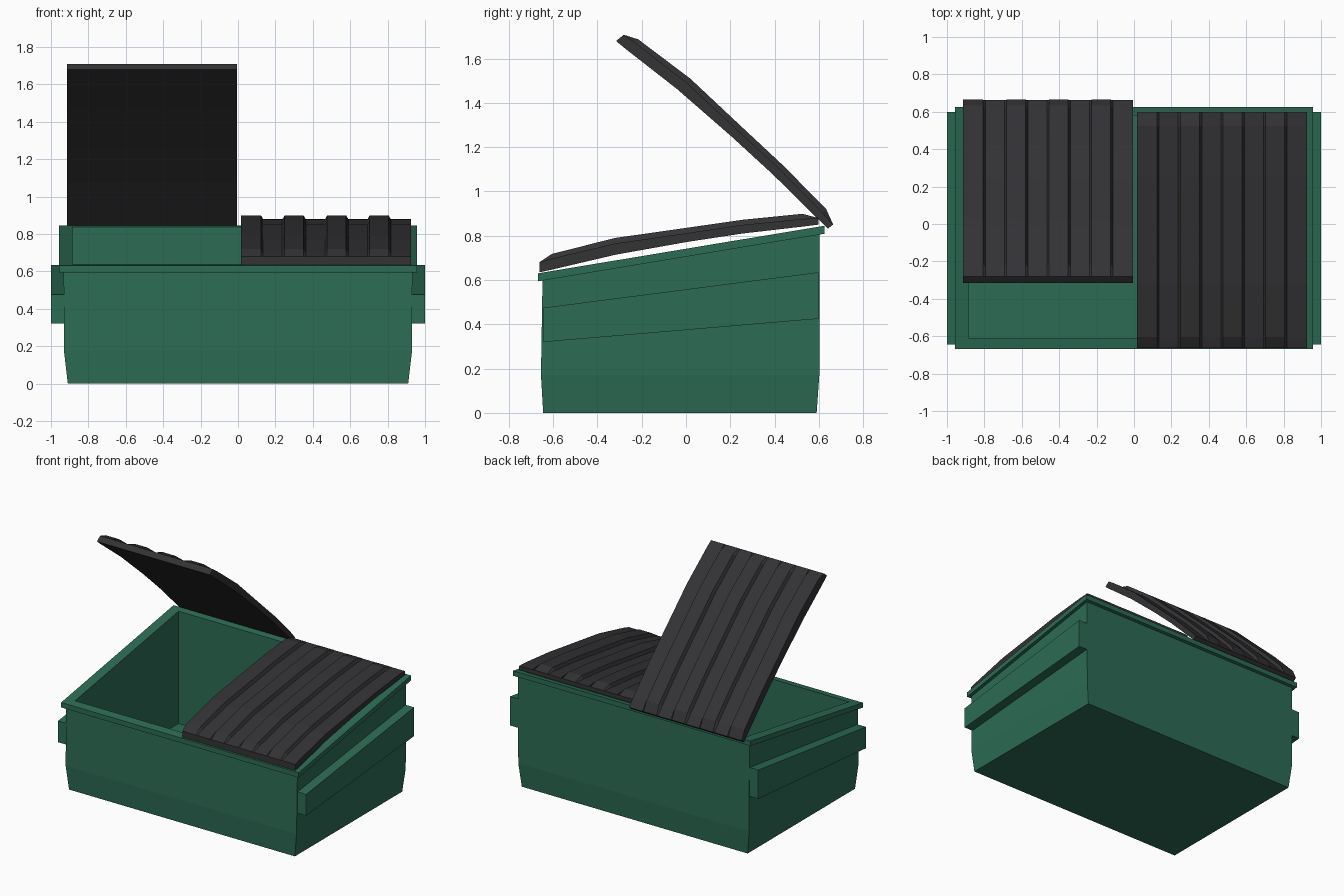
import bpy, bmesh
from math import radians
from mathutils import Matrix, Vector

if "Cube" in bpy.data.objects:
    bpy.data.objects.remove(bpy.data.objects["Cube"])


def material(name, rgb):
    m = bpy.data.materials.new(name)
    m.diffuse_color = (*rgb, 1)
    m.use_nodes = True
    m.node_tree.nodes["Principled BSDF"].inputs["Base Color"].default_value = m.diffuse_color
    return m


GREEN = material("green_paint", (0.025, 0.15, 0.09))
BLACK = material("black_plastic", (0.033, 0.033, 0.036))


def loft(name, rings, mat, closed=False):
    """Skin a list of equal-length closed loops; cap the ends."""
    bm = bmesh.new()
    loops = [[bm.verts.new(p) for p in r] for r in rings]
    for a, b in zip(loops, loops[1:]):
        n = len(a)
        for i in range(n):
            j = (i + 1) % n
            bm.faces.new((a[i], a[j], b[j], b[i]))
    bm.faces.new(loops[0])
    bm.faces.new(loops[-1])
    bmesh.ops.recalc_face_normals(bm, faces=bm.faces)
    me = bpy.data.meshes.new(name)
    bm.to_mesh(me)
    bm.free()
    me.materials.append(mat)
    ob = bpy.data.objects.new(name, me)
    bpy.context.collection.objects.link(ob)
    return ob


def top_z(y):
    return 0.63 + 0.166 * (y + 0.67)


def rect(x, y0, y1, z):
    """Rectangular loop; z is a height or a function of y."""
    f = z if callable(z) else (lambda y: z)
    return [(sx * x, y, f(y)) for sx, y in ((-1, y0), (1, y0), (1, y1), (-1, y1))]


# Hollow tub with tapered foot, overhanging sloped rim and inner floor
loft("tub", [
    rect(0.91, -0.645, 0.59, 0),
    rect(0.93, -0.655, 0.602, 0.17),
    rect(0.932, -0.648, 0.602, lambda y: top_z(y) - 0.036),
    rect(0.957, -0.668, 0.625, lambda y: top_z(y) - 0.036),
    rect(0.957, -0.668, 0.625, top_z),
    rect(0.885, -0.61, 0.58, top_z),
    rect(0.885, -0.61, 0.58, 0.02),
], GREEN)

# Sloped lifting pockets on both sides
for side, s in (("left", -1), ("right", 1)):
    loft(f"{side}_fork_pocket", [
        [(s * x, y, z) for x, z in ((0.915, zb), (1.0, zb), (1.0, zt), (0.915, zt))]
        for y, zb, zt in ((-0.643, 0.32, 0.475), (0.598, 0.425, 0.635))
    ], GREEN)

# Lid stations front to back: y, underside z, groove z, ridge z
STATIONS = [
    (-0.662, 0.635, 0.68, 0.68),
    (-0.605, 0.647, 0.697, 0.718),
    (-0.32, 0.714, 0.765, 0.79),
    (0.005, 0.772, 0.812, 0.836),
    (0.255, 0.810, 0.849, 0.872),
    (0.525, 0.841, 0.876, 0.899),
    (0.598, 0.850, 0.879, 0.880),
]
WIDTH, STRIPS = 0.91, 8


def lid(name, x0):
    """Arched lid with alternating raised ridges and grooves."""
    step = WIDTH / STRIPS
    rings = []
    for y, zu, zg, zr in STATIONS:
        top, under = [], []
        for i in range(STRIPS):
            a = x0 + i * step + (0.006 if i else 0)
            b = x0 + (i + 1) * step - (0.006 if i < STRIPS - 1 else 0)
            z = zg if i % 2 else zr
            top += [(a, y, z), (b, y, z)]
            under += [(a, y, zu), (b, y, zu)]
        rings.append(top + under[::-1])
    return loft(name, rings, BLACK)


lid("closed_lid", 0.015)

# Second lid swung open about its back edge
open_lid = lid("open_lid", -0.915)
open_lid.data.transform(
    Matrix.Translation(Vector((0, 0.641, 0.832)))
    @ Matrix.Rotation(radians(-51.2), 4, "X")
    @ Matrix.Translation(Vector((0, -0.598, -0.85))))
